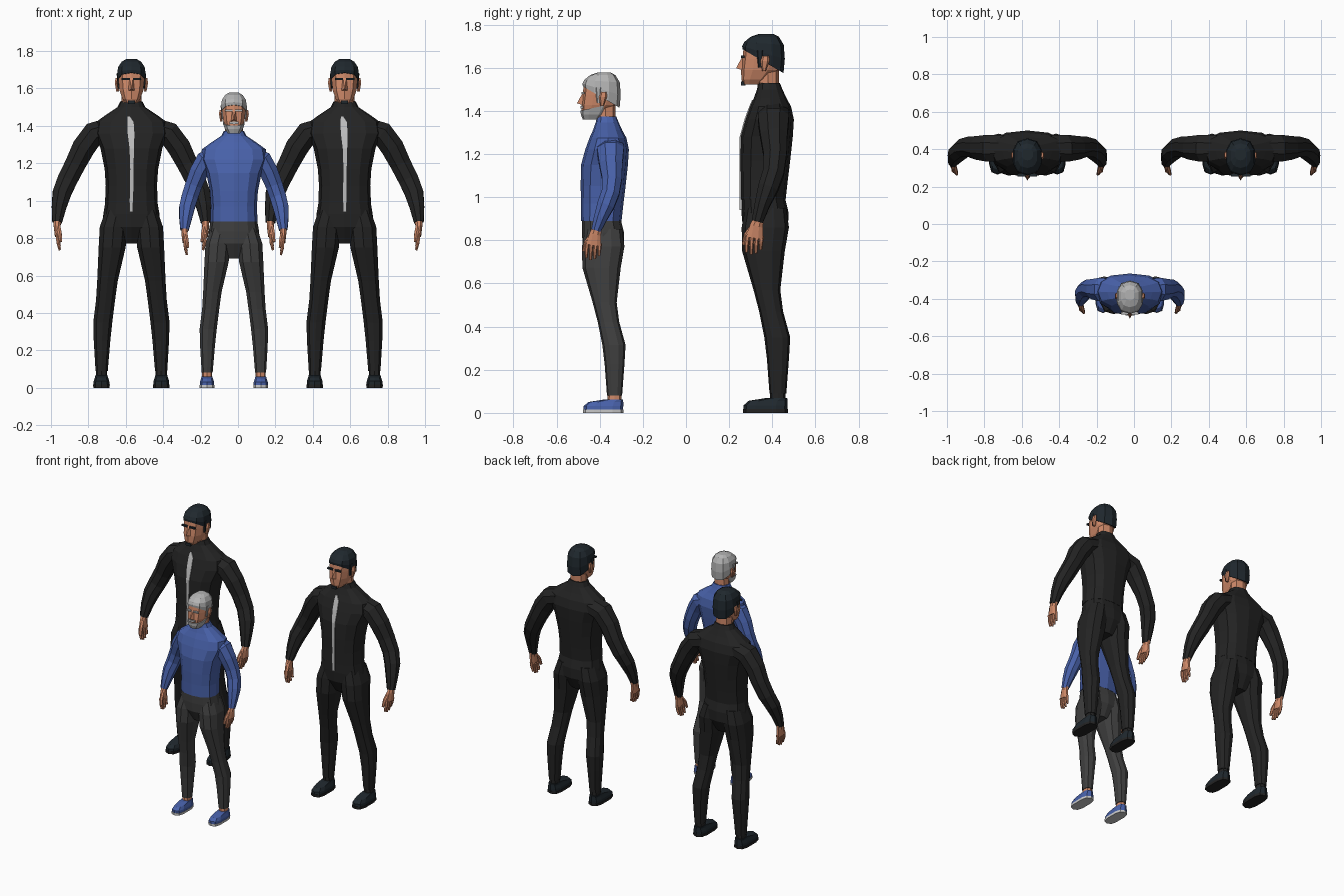
import bpy, bmesh, math
from mathutils import Vector

mats = {}


def material(name, rgb):
    m = bpy.data.materials.new(name)
    m.diffuse_color = (*rgb, 1)
    mats[name] = m


for n, c in {"skin": (.62, .25, .14), "black": (.017, .017, .017), "dark_hair": (.014, .021, .027),
             "blue": (.065, .12, .40), "charcoal": (.05, .05, .05), "grey": (.45, .45, .45),
             "zip": (.5, .5, .5), "sole": (.6, .6, .6)}.items():
    material(n, c)


class Figure:
    """Turns body coordinates (tall figure, centred) into placed meshes."""

    def __init__(self, name, origin, scale):
        self.name, self.o, self.s = name, origin, scale

    def mesh(self, part, verts, faces, mat):
        bm = bmesh.new()
        vs = [bm.verts.new((v[0] * self.s + self.o[0], v[1] * self.s + self.o[1], v[2] * self.s))
              for v in verts]
        for f in faces:
            bm.faces.new([vs[i] for i in f])
        bmesh.ops.recalc_face_normals(bm, faces=bm.faces)
        me = bpy.data.meshes.new(part)
        bm.to_mesh(me)
        bm.free()
        me.materials.append(mats[mat])
        ob = bpy.data.objects.new(self.name + "_" + part, me)
        bpy.context.collection.objects.link(ob)

    def skin(self, part, rings, mat):
        n, k = len(rings[0]), len(rings)
        faces = [(r * n + i, r * n + (i + 1) % n, (r + 1) * n + (i + 1) % n, (r + 1) * n + i)
                 for r in range(k - 1) for i in range(n)]
        faces += [tuple(range(n)), tuple(range((k - 1) * n, k * n))]
        self.mesh(part, [v for r in rings for v in r], faces, mat)

    def stack(self, part, rows, mat, n=10, side=1, p=.8):
        """Horizontal rings: z, front y, back y, half width, centre x, tilt."""
        rings = []
        for row in rows:
            z, f, b, rx, cx, tilt = (list(row) + [0, 0])[:6]
            ring = []
            for i in range(n):
                a = 2 * math.pi * i / n - math.pi / 2
                c, s = math.cos(a), math.sin(a)
                u = math.copysign(abs(c) ** p, c) if abs(c) > 1e-6 else 0
                w = math.copysign(abs(s) ** p, s) if abs(s) > 1e-6 else 0
                ring.append((side * (cx + rx * u), (f + b) / 2 + (b - f) / 2 * w, z - tilt * w))
            rings.append(ring)
        self.skin(part, rings, mat)

    def tube(self, part, path, mat, n=8, side=1):
        """Rings square to a path of x, y, z, side radius, depth radius."""
        pts = [Vector(p[:3]) for p in path]
        rings = []
        for i, p in enumerate(pts):
            t = (pts[min(i + 1, len(pts) - 1)] - pts[max(i - 1, 0)]).normalized()
            v = t.cross(Vector((0, 1, 0))).normalized()
            u = v.cross(t)
            ring = []
            for j in range(n):
                a = 2 * math.pi * (j + .5) / n
                q = p + v * path[i][3] * math.cos(a) + u * path[i][4] * math.sin(a)
                ring.append((side * q.x, q.y, q.z))
            rings.append(ring)
        self.skin(part, rings, mat)

    def box(self, part, c, h, mat):
        x, y, z = c
        rings = [[(x + i * h[0], y + j * h[1], z + k * h[2])
                  for i, j in ((-1, -1), (1, -1), (1, 1), (-1, 1))] for k in (-1, 1)]
        self.skin(part, rings, mat)


def build(name, origin, scale, top, legs, ankle, shoe, sole, hair, arm, beard, zipped):
    f = Figure(name, origin, scale)
    # torso and pelvis
    f.stack("pelvis", [(.77, -.06, .05, .05), (.86, -.112, .098, .155), (.93, -.118, .1, .15),
                       (1.0, -.117, .083, .138)], legs, 12)
    f.stack("torso", [(.99, -.122, .087, .141), (1.08, -.122, .097, .137), (1.17, -.124, .108, .143),
                      (1.28, -.122, .12, .165), (1.36, -.1, .125, .2), (1.42, -.078, .112, .19),
                      (1.46, -.06, .09, .135), (1.5, -.046, .072, .075), (1.53, -.04, .06, .06)], top, 12)
    # zip stripe down the chest
    if zipped:
        line = [(1.45, -.02, -.008, -.069), (1.42, -.022, .012, -.082), (1.36, -.02, .016, -.104),
                (1.28, -.01, .014, -.126), (1.17, -.006, .011, -.128), (.94, -.01, .009, -.126)]
        f.skin("zip_stripe", [[(a, y, z), (b, y, z), (b, y + .02, z), (a, y + .02, z)]
                              for z, a, b, y in line], "zip")
    # neck and head
    f.stack("neck", [(1.49, -.04, .055, .055), (1.6, -.05, .055, .053)], "skin", 8)
    f.stack("head", [(1.522, -.11, -.02, .032), (1.545, -.118, .01, .05), (1.59, -.12, .06, .066),
                     (1.64, -.114, .074, .072), (1.69, -.108, .075, .073), (1.73, -.08, .06, .058)], "skin")
    f.stack("hair", [(1.63, -.112, .077, .076, 0, .055), (1.67, -.115, .083, .079, 0, .03),
                     (1.712, -.106, .078, .074, 0, .006), (1.743, -.076, .056, .054),
                     (1.757, -.035, .03, .03)], hair)
    f.mesh("nose", [(-.009, -.112, 1.655), (.009, -.112, 1.655), (-.018, -.112, 1.588),
                    (.018, -.112, 1.588), (0, -.143, 1.598)],
           [(0, 1, 4), (0, 4, 2), (1, 3, 4), (2, 4, 3), (0, 2, 3, 1)], "skin")
    if beard:
        f.stack("beard", [(1.515, -.113, -.02, .038), (1.54, -.123, .01, .055),
                          (1.578, -.125, .045, .067, 0, -.018)], hair)
        f.box("moustache", (0, -.118, 1.578), (.026, .008, .007), hair)
    else:
        f.box("goatee", (0, -.11, 1.527), (.018, .01, .009), hair)
    for s, lr in ((-1, "right_"), (1, "left_")):
        f.box(lr + "eyebrow", (s * .03, -.112, 1.651), (.022, .008, .005), hair)
        f.stack(lr + "ear", [(1.585, -.022, -.005, .008, .074), (1.63, -.03, .012, .011, .079),
                             (1.655, -.02, .01, .009, .077)], "skin", 6, s)
        f.stack(lr + "sideburn", [(1.6, -.04, -.022, .007, .066), (1.68, -.05, -.015, .008, .072)], hair, 6, s)
        # legs and feet
        f.stack(lr + "leg", [(.95, -.1, .09, .065, .075), (.86, -.117, .102, .077, .095),
                             (.75, -.115, .083, .075, .103), (.57, -.062, .062, .057, .128),
                             (.47, -.036, .075, .053, .138), (.35, -.012, .108, .053, .153),
                             (.25, 0, .102, .046, .157), (.09, .012, .09, .034, .159)], legs, 10, s)
        f.stack(lr + "ankle", [(.03, .014, .086, .03, .16), (.12, .016, .086, .03, .159)], ankle, 8, s)
        f.stack(lr + "shoe", [(.015, -.108, .095, .044, .16), (.035, -.108, .096, .043, .16),
                              (.056, -.085, .096, .036, .16), (.068, -.01, .094, .033, .16)], shoe, 10, s, .65)
        f.stack(lr + "sole", [(0, -.111, .097, .045, .16), (.017, -.111, .097, .046, .16)], sole, 10, s, .65)
        # arms
        f.tube(lr + "arm", arm, top, 8, s)
        x, y, z = arm[-1][:3]
        # hand: palm, four fingers and thumb
        f.tube(lr + "palm", [(x - .001, y + .008, z + .02, .023, .026), (x, y - .004, z - .02, .02, .033),
                             (x - .002, y - .012, z - .075, .015, .043)], "skin", 8, s)
        for i in range(4):
            fy, l = y - .045 + i * .022, (.06, .07, .065, .048)[i]
            f.tube(lr + "finger_%d" % (i + 1), [(x - .002, fy, z - .065, .011, .011),
                                                (x - .005, fy - .004, z - .075 - l * .5, .01, .01),
                                                (x - .014, fy - .005, z - .08 - l, .007, .007)], "skin", 6, s)
        f.tube(lr + "thumb", [(x - .006, y - .02, z - .02, .013, .013), (x - .014, y - .05, z - .06, .012, .012),
                              (x - .02, y - .064, z - .105, .008, .008)], "skin", 6, s)


tall_arm = [(.12, .03, 1.385, .062, .075), (.2, .03, 1.36, .068, .078), (.255, .032, 1.285, .067, .068),
            (.3, .038, 1.195, .06, .058), (.343, .03, 1.11, .058, .053), (.372, .005, 1.04, .054, .05),
            (.387, -.022, .965, .042, .038), (.397, -.045, .885, .028, .028)]
small_arm = [(.12, .03, 1.375, .055, .07), (.17, .03, 1.355, .062, .075), (.208, .032, 1.285, .06, .065),
             (.24, .038, 1.205, .055, .055), (.263, .03, 1.135, .053, .05), (.28, .005, 1.07, .05, .048),
             (.288, -.022, 1.005, .04, .037), (.294, -.045, .94, .027, .027)]

# two tall figures behind, one smaller figure in front
for name, x in (("back_right", -.57), ("back_left", .57)):
    build(name, (x, .375), 1, "black", "black", "black", "dark_hair", "black", "dark_hair",
          tall_arm, False, True)
build("front_small", (-.022, -.377), .898, "blue", "charcoal", "skin", "blue", "sole", "grey",
      small_arm, True, False)
